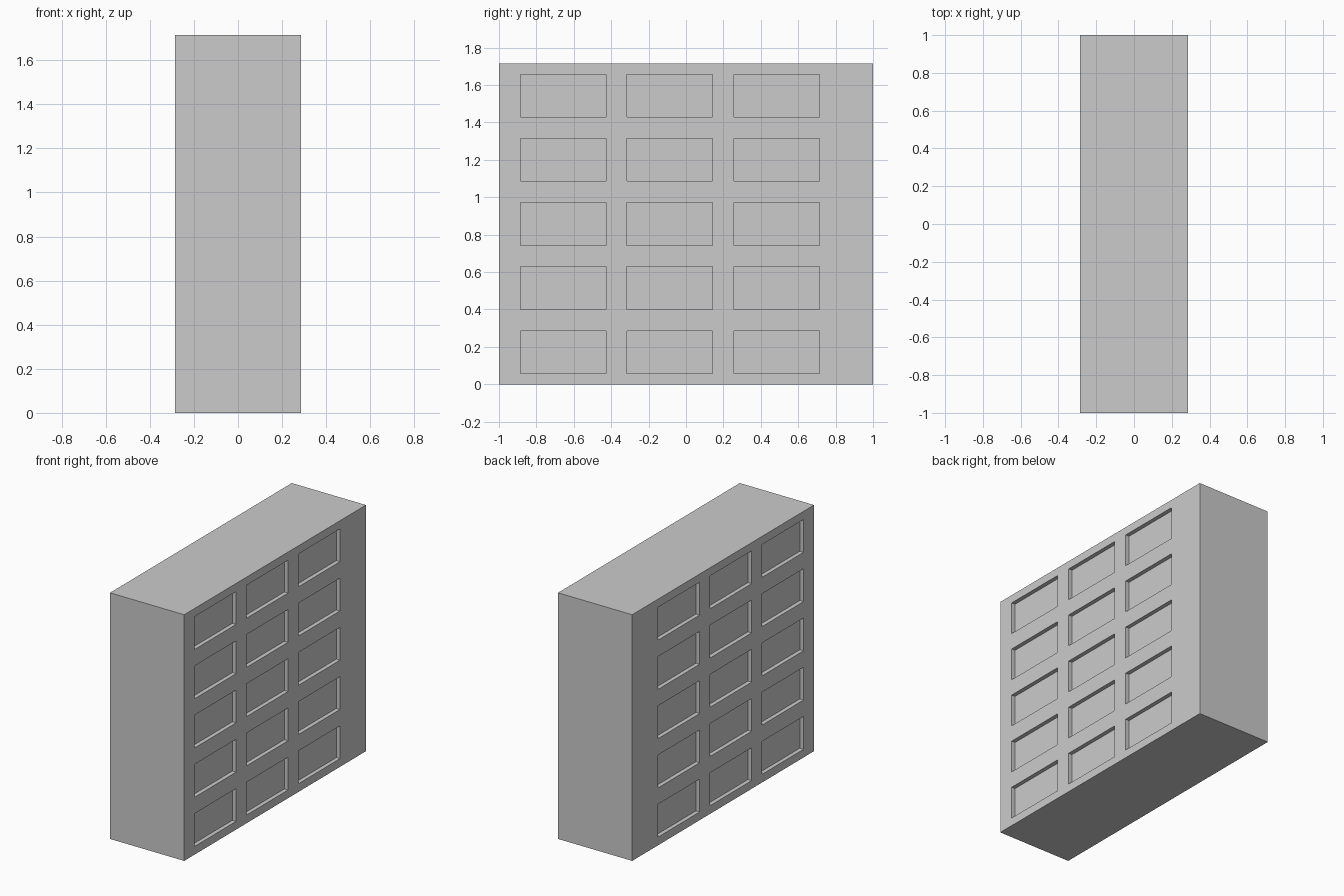
import bpy, bmesh
from mathutils import Vector

if "Cube" in bpy.data.objects:
    bpy.data.objects.remove(bpy.data.objects["Cube"])

U = 2 / 7                        # building module: 2 x 7 x 6 modules
W, L, H = 2 * U, 7 * U, 6 * U
DEPTH = 0.1 * U                  # window recess

# Window spans along y (3 columns) and z (5 floors)
cols = [(-L / 2 + (0.4 + 2 * i) * U, -L / 2 + (2.0 + 2 * i) * U) for i in range(3)]
rows = [((0.2 + 1.2 * j) * U, (1.0 + 1.2 * j) * U) for j in range(5)]


def inside(value, spans):
    return any(a < value < b for a, b in spans)


# Building block
bm = bmesh.new()
bmesh.ops.create_cube(bm, size=1)
for v in bm.verts:
    v.co = Vector((v.co.x * W, v.co.y * L, (v.co.z + 0.5) * H))

# Cut the window outlines into the block
for axis, spans in ((Vector((0, 1, 0)), cols), (Vector((0, 0, 1)), rows)):
    for span in spans:
        for pos in span:
            bmesh.ops.bisect_plane(bm, geom=bm.verts[:] + bm.edges[:] + bm.faces[:],
                                   plane_co=axis * pos, plane_no=axis)

# Recess the windows on both long sides
bm.normal_update()
windows = []
for f in bm.faces:
    c = f.calc_center_median()
    if abs(f.normal.x) > 0.9 and inside(c.y, cols) and inside(c.z, rows):
        windows.append(f)
for f in bmesh.ops.extrude_discrete_faces(bm, faces=windows)["faces"]:
    step = -DEPTH if f.calc_center_median().x > 0 else DEPTH
    for v in f.verts:
        v.co.x += step

bmesh.ops.recalc_face_normals(bm, faces=bm.faces[:])
mesh = bpy.data.meshes.new("apartment_block")
bm.to_mesh(mesh)
bm.free()
bpy.context.collection.objects.link(bpy.data.objects.new("apartment_block", mesh))
